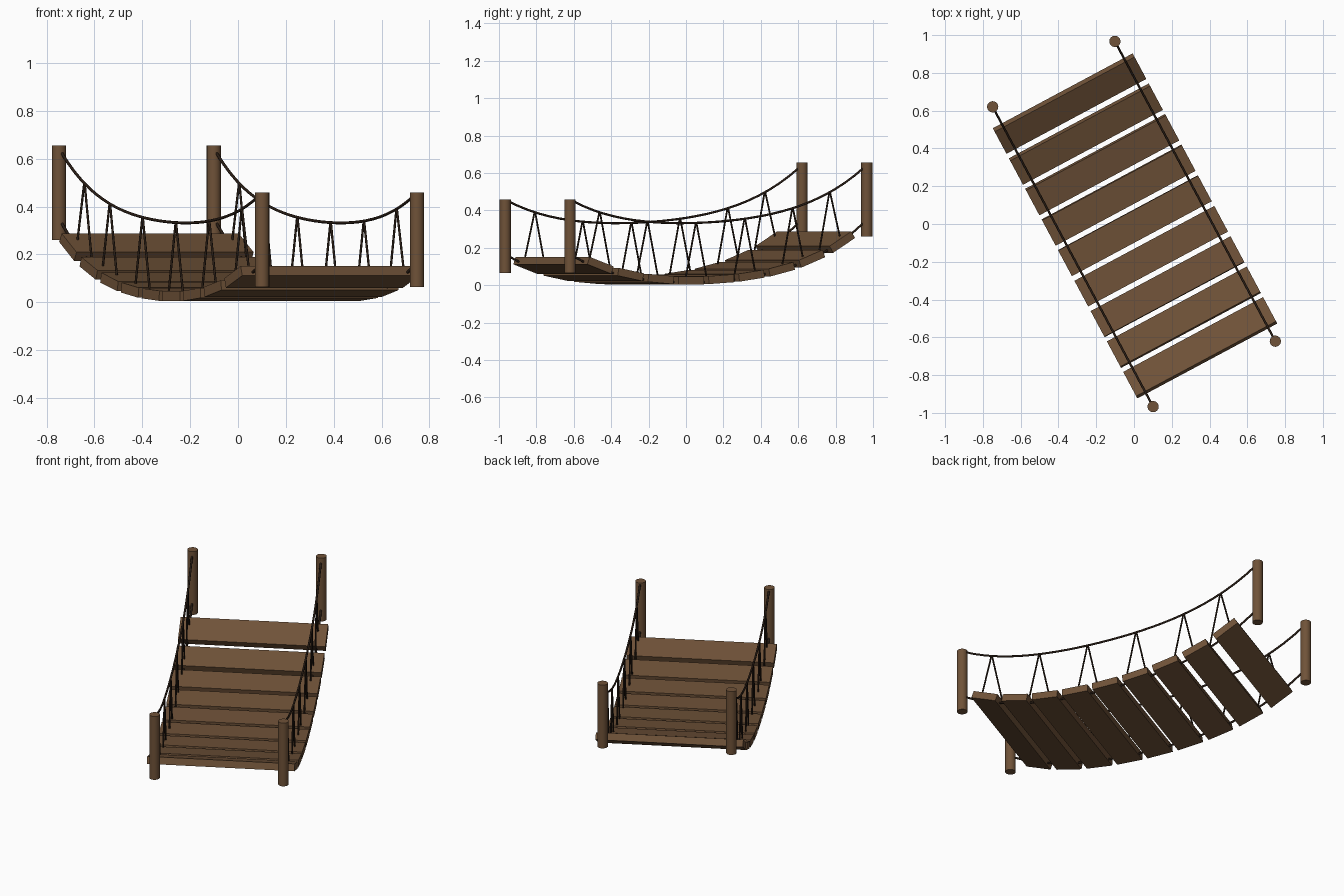
import bpy, math
from mathutils import Vector, Matrix

if "Cube" in bpy.data.objects:
    bpy.data.objects.remove(bpy.data.objects["Cube"])

TURN = Matrix.Rotation(math.atan2(0.472, 0.882), 4, 'Z')  # bridge runs diagonally
HALF_W = 0.367


def material(name, color):
    m = bpy.data.materials.new(name)
    m.diffuse_color = (*color, 1)
    m.use_nodes = True
    m.node_tree.nodes["Principled BSDF"].inputs["Base Color"].default_value = m.diffuse_color
    return m


WOOD = material("wood", (0.16, 0.085, 0.04))
ROPE = material("rope", (0.022, 0.012, 0.007))


# Sagging heights along the bridge
def rail_z(v):
    return 0.34 + 0.07*v + 0.155*v**2 + 0.04*v**3 + 0.13*v**4


def deck_z(v):
    return rail_z(v) - 0.307 + 0.03*v**2


def rope_z(v):
    return deck_z(v) - 0.01


def finish(name, mat):
    ob = bpy.context.object
    ob.name = name
    ob.data.materials.append(mat)
    return ob


def rope(name, points, radius):
    cu = bpy.data.curves.new(name, 'CURVE')
    cu.dimensions = '3D'
    cu.bevel_depth = radius
    cu.bevel_resolution = 2
    cu.use_fill_caps = True
    sp = cu.splines.new('POLY')
    sp.points.add(len(points) - 1)
    for p, co in zip(sp.points, points):
        p.co = (*(TURN @ Vector(co)), 1)
    cu.materials.append(ROPE)
    ob = bpy.data.objects.new(name, cu)
    bpy.context.collection.objects.link(ob)


# Planks, each tilted to follow the sag
for i in range(9):
    v = -0.743 + i * 1.466 / 8
    slope = math.atan((deck_z(v + 0.05) - deck_z(v - 0.05)) / 0.1)
    bpy.ops.mesh.primitive_cube_add(size=1)
    plank = finish(f"plank_{i + 1}", WOOD)
    plank.matrix_world = (TURN @ Matrix.Translation((0, v, deck_z(v)))
                          @ Matrix.Rotation(slope, 4, 'X')
                          @ Matrix.Diagonal((0.84, 0.154, 0.042, 1)))

for side, w in (("left", -HALF_W), ("right", HALF_W)):
    # End posts
    for end, v, z in (("front", -0.9, 0.262), ("back", 0.9, 0.458)):
        bpy.ops.mesh.primitive_cylinder_add(vertices=16, radius=0.03, depth=0.395,
                                            location=TURN @ Vector((w, v, z)))
        finish(f"{end}_{side}_post", WOOD)
        bpy.ops.object.shade_smooth_by_angle(angle=math.radians(40))
    # Hand rope and deck rope
    steps = [-0.89 + 1.78 * k / 28 for k in range(29)]
    rope(f"{side}_hand_rope", [(w, v, rail_z(v)) for v in steps], 0.006)
    rope(f"{side}_deck_rope", [(w, v, rope_z(v)) for v in steps], 0.006)
    # Inverted V ties between the ropes
    for k, v in enumerate((-0.72, -0.43, -0.135, 0.16, 0.45, 0.675)):
        a, b = v - 0.068, v + 0.068
        rope(f"{side}_tie_{k + 1}",
             [(w, a, rope_z(a)), (w, v - 0.002, rail_z(v))], 0.005)
        rope(f"{side}_tie_{k + 1}_b",
             [(w, b, rope_z(b)), (w, v + 0.002, rail_z(v))], 0.005)
